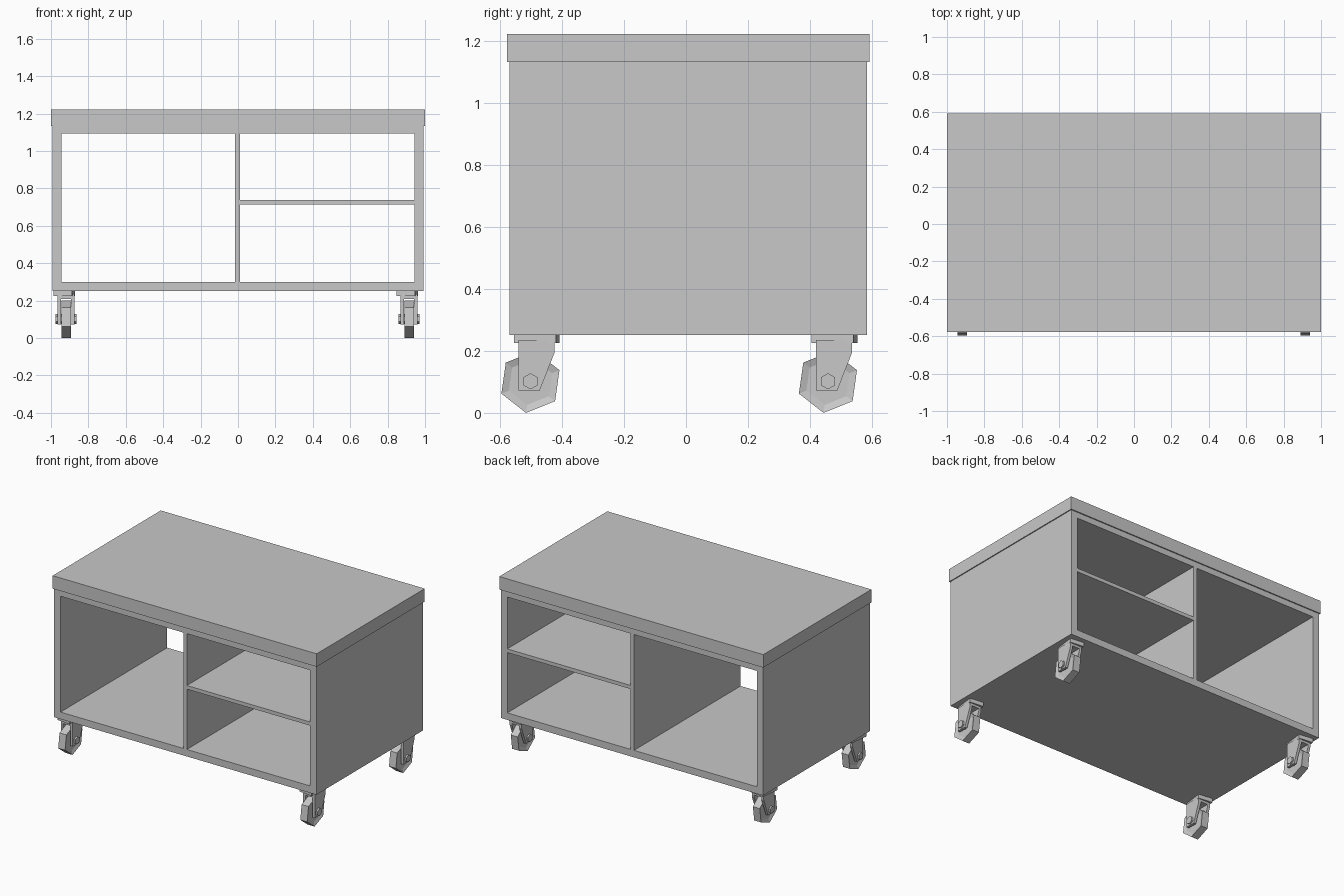
import bpy
import bmesh
import math
from mathutils import Matrix

default = bpy.data.objects.get("Cube")
if default:
    bpy.data.objects.remove(default, do_unlink=True)

grey = bpy.data.materials.new("light_grey")
grey.use_nodes = True
colour = (0.58, 0.58, 0.58, 1)
grey.diffuse_color = colour
grey.node_tree.nodes["Principled BSDF"].inputs["Base Color"].default_value = colour


def finish(name, bm):
    bmesh.ops.recalc_face_normals(bm, faces=bm.faces)
    mesh = bpy.data.meshes.new(name)
    bm.to_mesh(mesh)
    bm.free()
    mesh.materials.append(grey)
    obj = bpy.data.objects.new(name, mesh)
    bpy.context.collection.objects.link(obj)
    return obj


def box(name, x, y, z, turn=0):
    """Box between (low, high) pairs, turned about its own vertical axis."""
    bm = bmesh.new()
    bmesh.ops.create_cube(bm, size=1)
    spans = (x, y, z)
    bm.transform(Matrix.Rotation(turn, 4, 'Z')
                 @ Matrix.Diagonal([b - a for a, b in spans] + [1]))
    bm.transform(Matrix.Translation([(a + b) / 2 for a, b in spans]))
    return finish(name, bm)


def prism(name, outline, x, recess=None):
    """Extrude a (y, z) outline along x; recess = (inset, depth) on both ends."""
    bm = bmesh.new()
    face = bm.faces.new([bm.verts.new((x[0], y, z)) for y, z in outline])
    out = bmesh.ops.extrude_face_region(bm, geom=[face])["geom"]
    moved = [v for v in out if isinstance(v, bmesh.types.BMVert)]
    bmesh.ops.translate(bm, verts=moved, vec=(x[1] - x[0], 0, 0))
    bmesh.ops.recalc_face_normals(bm, faces=bm.faces)
    if recess:
        ends = [f for f in bm.faces if abs(f.normal.x) > 0.9]
        bmesh.ops.inset_individual(bm, faces=ends, thickness=recess[0], depth=-recess[1])
    return finish(name, bm)


def hexagon(y, z, radius, start):
    angles = [math.radians(start + 60 * i) for i in range(6)]
    return [(y + radius * math.cos(a), z + radius * math.sin(a)) for a in angles]


# Cabinet
depth = (-0.57, 0.584)
box("table_top", (-1, 1), (-0.577, 0.592), (1.133, 1.222))
box("cabinet_roof", (-0.945, 0.945), depth, (1.093, 1.133))
box("cabinet_floor", (-0.945, 0.945), depth, (0.252, 0.3))
box("left_wall", (0.945, 0.993), depth, (0.252, 1.133))
box("right_wall", (-0.993, -0.945), depth, (0.252, 1.133))
box("divider", (-0.015, 0.012), depth, (0.3, 1.093))
box("shelf", (0.012, 0.945), depth, (0.713, 0.738))

# Casters, all pointing the same way
fork_side = [(-0.038, 0.235), (0.078, 0.235), (0.078, 0.195), (0.03, 0.072), (-0.038, 0.072)]
for side, cx in (("right", -0.919), ("left", 0.915)):
    for end, cy in (("front", -0.502), ("back", 0.458)):
        tag = f"{end}_{side}_"
        box(tag + "caster_plate", (cx - 0.06, cx + 0.04), (cy - 0.047, cy + 0.089),
            (0.225, 0.252), math.radians(-7))
        box(tag + "fork_crown", (cx - 0.045, cx + 0.045), (cy - 0.038, cy + 0.078),
            (0.209, 0.235))
        outline = [(cy + y, z) for y, z in fork_side]
        prism(tag + "fork_inner_arm", outline, (cx - 0.045, cx - 0.027))
        prism(tag + "fork_outer_arm", outline, (cx + 0.027, cx + 0.045))
        prism(tag + "wheel", hexagon(cy, 0.1, 0.101, 22), (cx - 0.026, cx + 0.026),
              (0.026, 0.008))
        prism(tag + "axle", hexagon(cy, 0.102, 0.026, 30), (cx - 0.056, cx + 0.056))
